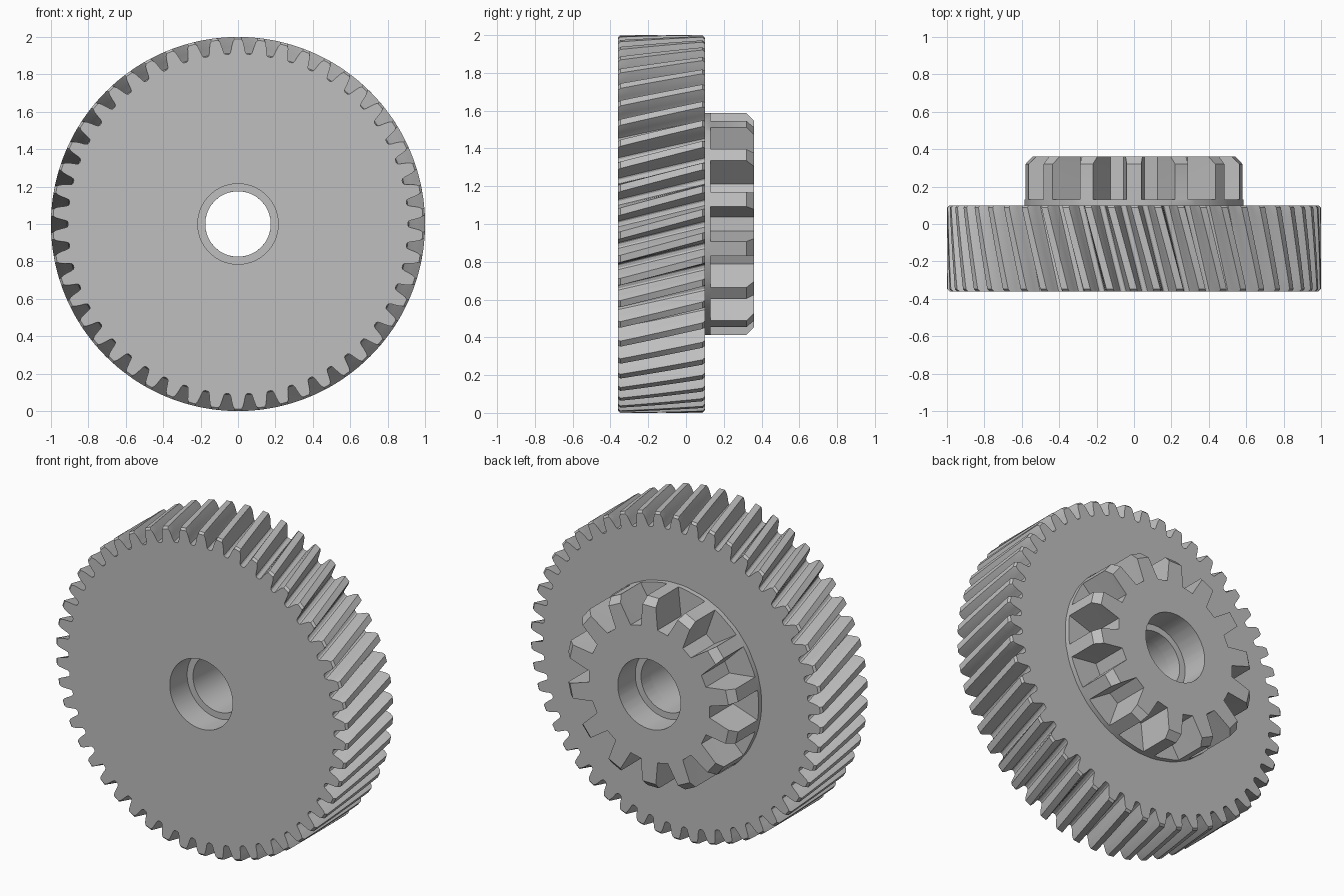
import bpy, bmesh
from math import cos, sin, tau, radians

cube = bpy.data.objects.get("Cube")
if cube:
    bpy.data.objects.remove(cube, do_unlink=True)

grey = bpy.data.materials.new("plain_grey")
grey.use_nodes = True
colour = (0.52, 0.52, 0.52, 1)
grey.diffuse_color = colour
grey.node_tree.nodes["Principled BSDF"].inputs["Base Color"].default_value = colour

FRONT, MID, BACK = -0.36, 0.10, 0.36
BORE, RECESS, STEP = 0.175, 0.215, 0.17


def gear_ring(teeth, tooth, y, turn, limit=9.0):
    """Repeat a half tooth of (half angle, radius), tip first, around the axis."""
    whole = [(-a, r) for a, r in reversed(tooth)] + list(tooth)
    return [(min(r, limit) * cos(turn + tau * i / teeth + a), y,
             1 + min(r, limit) * sin(turn + tau * i / teeth + a))
            for i in range(teeth) for a, r in whole]


def circle_ring(teeth, tooth, y, turn, radius):
    return gear_ring(teeth, [(a, radius) for a, _ in tooth], y, turn)


def loft(name, rings):
    """Skin a closed series of equal rings into a ring-shaped solid."""
    bm = bmesh.new()
    loops = [[bm.verts.new(p) for p in ring] for ring in rings]
    n = len(loops[0])
    for j, a in enumerate(loops):
        b = loops[(j + 1) % len(loops)]
        for i in range(n):
            k = (i + 1) % n
            bm.faces.new((a[i], a[k], b[k], b[i]))
    bmesh.ops.recalc_face_normals(bm, faces=bm.faces)
    mesh = bpy.data.meshes.new(name)
    bm.to_mesh(mesh)
    bm.free()
    mesh.materials.append(grey)
    obj = bpy.data.objects.new(name, mesh)
    bpy.context.collection.objects.link(obj)
    bpy.ops.object.select_all(action="DESELECT")
    obj.select_set(True)
    bpy.context.view_layer.objects.active = obj
    bpy.ops.object.shade_smooth_by_angle(angle=radians(28))
    return obj


# Large helical gear with a recessed bore
N = 50
helical = [(0.019, 1.0), (0.028, 0.975), (0.035, 0.95), (0.041, 0.925),
           (0.046, 0.913), (0.055, 0.908)]


def turn(y):
    return tau / N / 2 + 0.125 * (y - FRONT) / (MID - FRONT)


rings = [circle_ring(N, helical, y, turn(y), r) for y, r in (
    (MID, BORE), (FRONT + STEP, BORE), (FRONT + STEP, RECESS), (FRONT, RECESS))]
c = 0.012
rings.append(gear_ring(N, helical, FRONT, turn(FRONT), 1 - c))
for s in range(9):
    y = FRONT + c + (MID - FRONT - 2 * c) * s / 8
    rings.append(gear_ring(N, helical, y, turn(y)))
rings.append(gear_ring(N, helical, MID, turn(MID), 1 - c))
loft("helical_gear", rings)

# Small straight gear with a thin flange and chamfered tooth ends
M, TOP = 14, tau / 4
OUTER, ROOT = 0.588, 0.415
spur = [(0.066, OUTER), (0.138, ROOT)]
chamfered = [(0.083, 0.548), (0.138, ROOT)]


def disc(y, r):
    return circle_ring(M, spur, y, TOP, r)


loft("spur_gear", [
    disc(MID, BORE), disc(MID, OUTER), disc(MID + 0.03, OUTER),
    gear_ring(M, spur, MID + 0.03, TOP), gear_ring(M, spur, BACK - 0.04, TOP),
    gear_ring(M, chamfered, BACK, TOP),
    disc(BACK, RECESS), disc(BACK - STEP, RECESS), disc(BACK - STEP, BORE)])
